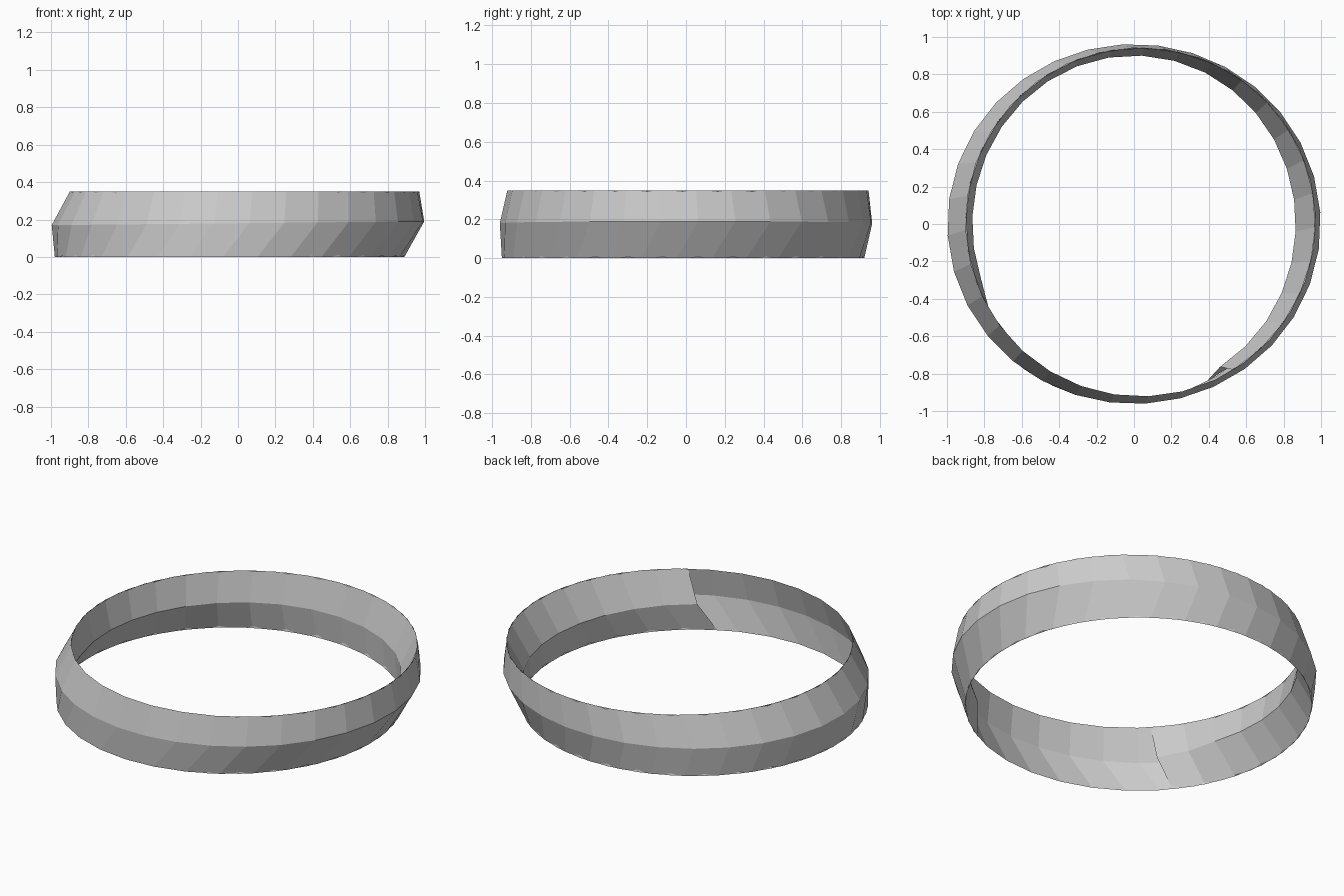
import bpy
from math import sin, cos, radians

if "Cube" in bpy.data.objects:
    bpy.data.objects.remove(bpy.data.objects["Cube"])

SEG = 32
STEP = 360 / SEG
START = -63.9          # angle where the inner band begins

# edge rings: each returns a point for an angle in degrees
def top_edge(a):
    t = radians(a - 1)
    return (0.035 + 0.935 * cos(t), 0.01 + 0.932 * sin(t), 0.35)

def bottom_edge(a):
    t = radians(a - STEP / 2)
    return (-0.045 + 0.935 * cos(t), -0.015 + 0.935 * sin(t), 0)

def outer_ridge(a, blend=1):
    t = radians(a)
    r = 0.93 + blend * (0.05 + 0.018 * cos(2 * t))
    return (r * cos(t), r * sin(t), 0.18 + 0.01 * cos(t))

def inner_ridge(a, blend=1):
    t = radians(a - 2)
    r = 0.93 - blend * (0.047 + 0.018 * cos(2 * t))
    return (r * cos(t), r * sin(t), 0.17 - 0.01 * cos(t))

def chevron_band(name, ridge, angles, closed, blends=None):
    verts, faces = [], []
    for i, a in enumerate(angles):
        verts += [bottom_edge(a), ridge(a, blends[i] if blends else 1), top_edge(a)]
    n = len(angles)
    for i in range(n if closed else n - 1):
        j = (i + 1) % n
        for k in range(2):
            f = (3 * i + k, 3 * j + k, 3 * j + k + 1, 3 * i + k + 1)
            faces.append(f if ridge is outer_ridge else f[::-1])
    me = bpy.data.meshes.new(name)
    me.from_pydata(verts, [], faces)
    ob = bpy.data.objects.new(name, me)
    bpy.context.collection.objects.link(ob)
    return ob

# full outer band with an outward ridge
chevron_band("outer_band", outer_ridge, [START + STEP * i for i in range(SEG)], True)

# inner band with an inward ridge, open at the front right and fading out at the left
N = 26
angles = [START + 7 + STEP * i for i in range(N)]
blends = [min(1, (N - 1 - i) / 2) for i in range(N)]
chevron_band("inner_band", inner_ridge, angles, False, blends)
